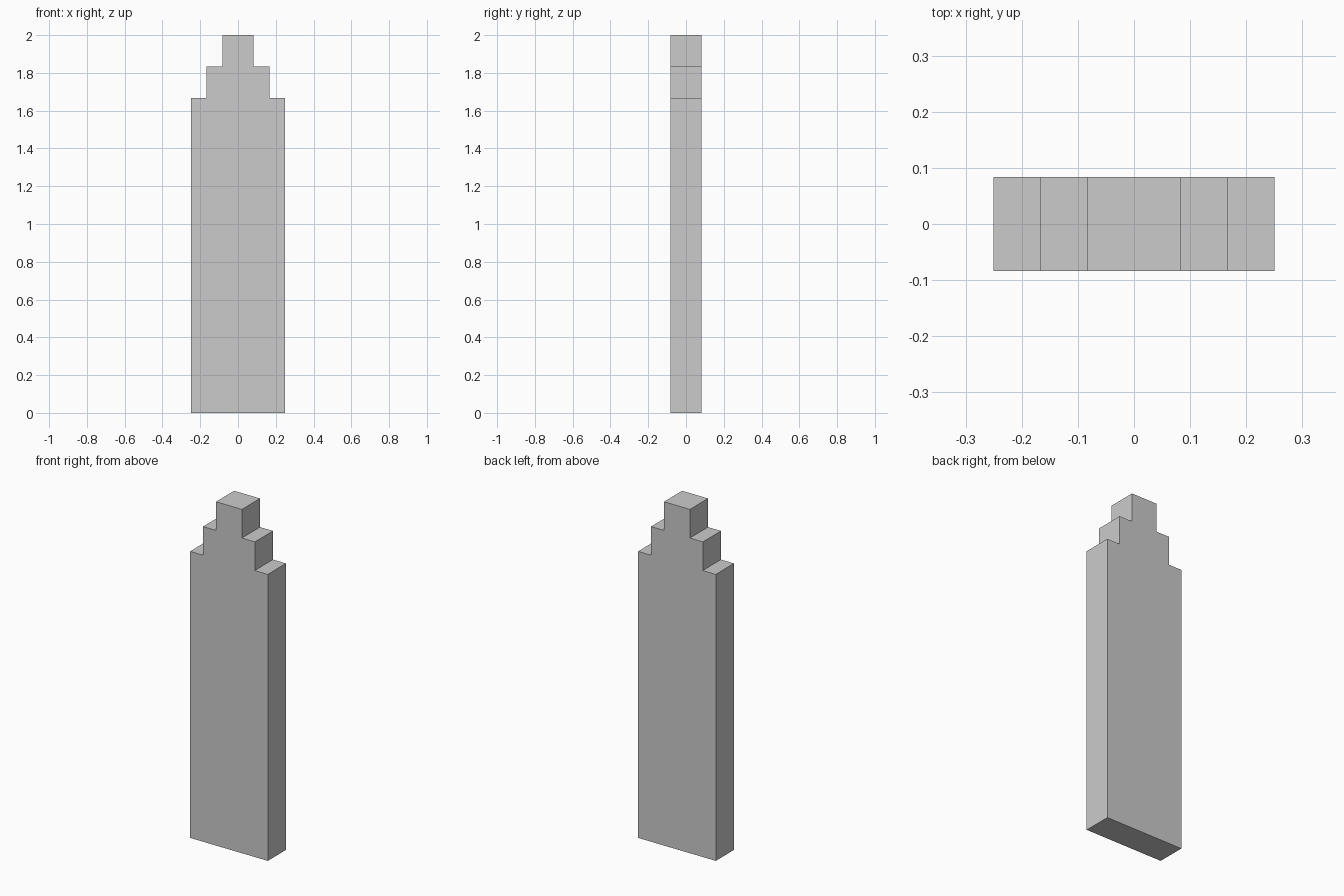
import bpy
import bmesh

if "Cube" in bpy.data.objects:
    bpy.data.objects.remove(bpy.data.objects["Cube"])

U = 1 / 12          # half width of the top step; every step is a multiple of it
DEPTH = 2 * U

# Right half of the stepped outline, bottom to top: (x, z)
right = [(3 * U, 0), (3 * U, 20 * U), (2 * U, 20 * U),
         (2 * U, 22 * U), (U, 22 * U), (U, 24 * U)]
# Mirror it for the left half
outline = right + [(-x, z) for x, z in reversed(right)]

# Stepped slab: extrude the outline from front to back
bm = bmesh.new()
front = bm.faces.new([bm.verts.new((x, -DEPTH / 2, z)) for x, z in outline])
ext = bmesh.ops.extrude_face_region(bm, geom=[front], use_keep_orig=True)
moved = [g for g in ext["geom"] if isinstance(g, bmesh.types.BMVert)]
bmesh.ops.translate(bm, verts=moved, vec=(0, DEPTH, 0))
bmesh.ops.recalc_face_normals(bm, faces=bm.faces[:])

mesh = bpy.data.meshes.new("stepped_slab")
bm.to_mesh(mesh)
bm.free()
slab = bpy.data.objects.new("stepped_slab", mesh)
bpy.context.collection.objects.link(slab)
